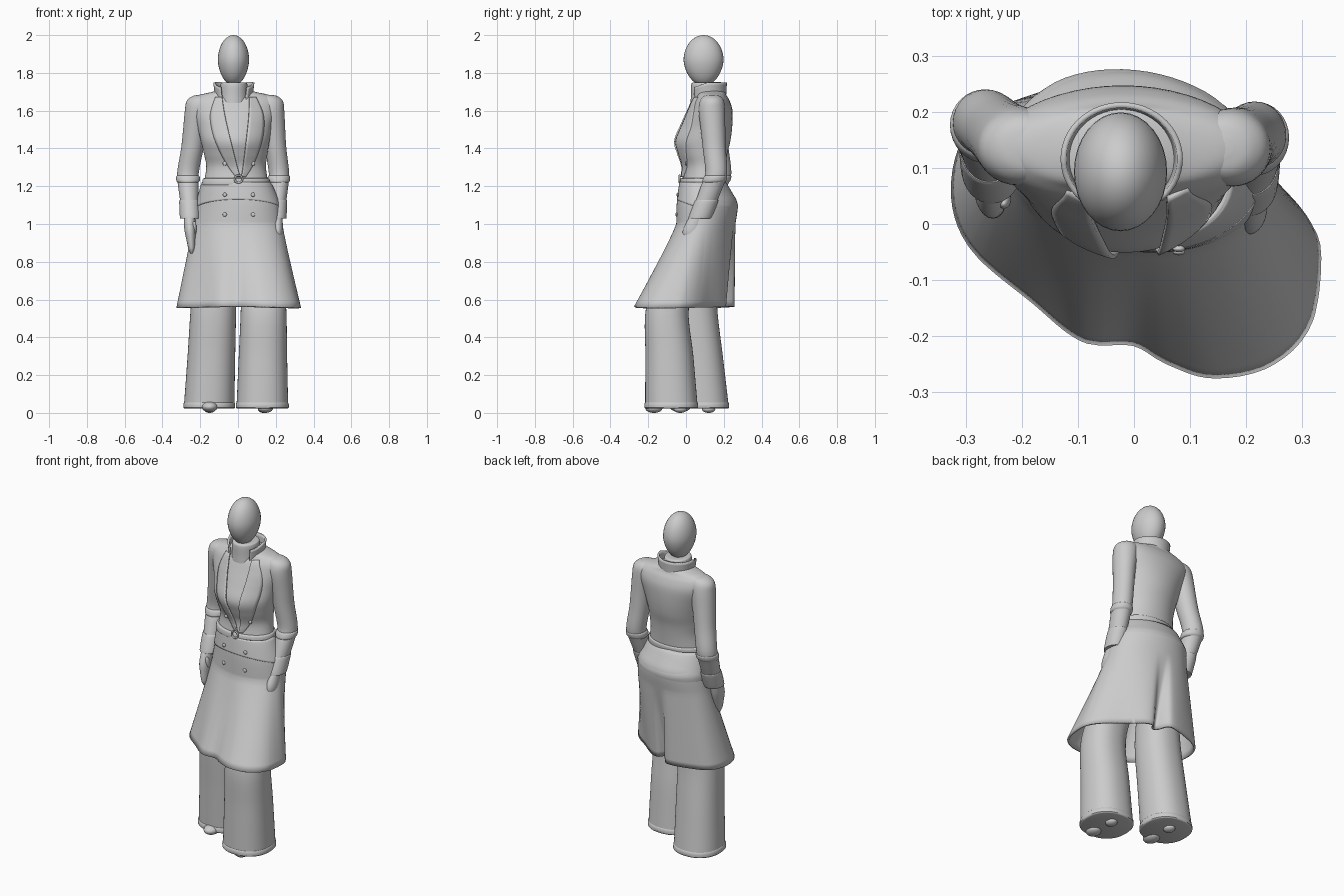
import bpy, math
from mathutils import Vector

if "Cube" in bpy.data.objects:
    bpy.data.objects.remove(bpy.data.objects["Cube"])


def spline(keys, k=5, closed=False):
    """Catmull-Rom interpolation of a list of tuples."""
    n, out = len(keys), []
    at = lambda i: Vector(keys[i % n] if closed else keys[max(0, min(n - 1, i))])
    for i in range(n if closed else n - 1):
        a, b, c, d = at(i - 1), at(i), at(i + 1), at(i + 2)
        for j in range(k):
            t = j / k
            out.append(0.5 * (2 * b + (c - a) * t + (2 * a - 5 * b + 4 * c - d) * t * t
                              + (3 * b - a - 3 * c + d) * t ** 3))
    if not closed:
        out.append(at(n - 1))
    return out


def grid(name, rows, closed=True, caps=False, thick=0):
    n = len(rows[0])
    verts = [v for r in rows for v in r]
    faces = []
    for i in range(len(rows) - 1):
        for j in range(n if closed else n - 1):
            a, b = i * n + j, i * n + (j + 1) % n
            faces.append((a, b, b + n, a + n))
    if caps:
        faces += [tuple(range(n)), tuple(range(len(verts) - n, len(verts)))]
    me = bpy.data.meshes.new(name)
    me.from_pydata(verts, [], faces)
    ob = bpy.data.objects.new(name, me)
    bpy.context.collection.objects.link(ob)
    bpy.context.view_layer.objects.active = ob
    for o in bpy.context.selected_objects:
        o.select_set(False)
    ob.select_set(True)
    bpy.ops.object.mode_set(mode='EDIT')
    bpy.ops.mesh.select_all(action='SELECT')
    bpy.ops.mesh.normals_make_consistent(inside=False)
    bpy.ops.object.mode_set(mode='OBJECT')
    bpy.ops.object.shade_smooth_by_angle(angle=math.radians(40))
    if thick:
        m = ob.modifiers.new("thickness", 'SOLIDIFY')
        m.thickness, m.offset = thick, 0
    return ob


def ring(key, n=48, shear=0.0, power=1.0):
    """Ellipse at height z; power below 1 makes it squarer."""
    z, cx, cy, rx, ry = key
    pts = []
    for i in range(n):
        a = 2 * math.pi * i / n
        c, s = math.cos(a), math.sin(a)
        x = rx * math.copysign(abs(c) ** power, c)
        pts.append((cx + x, cy + ry * math.copysign(abs(s) ** power, s) - shear * x, z))
    return pts


def loft(name, keys, k=5, n=48, power=1.0):
    return grid(name, [ring(v, n, 0, power) for v in spline(keys, k)], caps=True)


def front_y(keys, x, z):
    _, cx, cy, rx, ry = min(spline(keys, 24), key=lambda v: abs(v[0] - z))
    return cy - ry * math.sqrt(max(0.02, 1 - ((x - cx) / rx) ** 2))


def ball(name, loc, scale, rot=(0, 0, 0)):
    bpy.ops.mesh.primitive_uv_sphere_add(segments=32, ring_count=20, location=loc, rotation=rot)
    ob = bpy.context.object
    ob.name, ob.scale = name, scale
    bpy.ops.object.shade_smooth()
    return ob


# Head: egg narrowing slightly to the chin
head = ball("head", (-0.024, 0.093, 1.866), (0.083, 0.106, 0.134))
for v in head.data.vertices:
    if v.co.z < 0:
        v.co.x *= 1 + 0.1 * v.co.z
        v.co.y *= 1 + 0.1 * v.co.z

# Jacket body with shoulders reaching into the sleeves
torso = [(1.21, -.01, .088, .172, .112), (1.30, -.01, .098, .158, .110), (1.37, -.012, .092, .168, .126),
         (1.44, -.015, .092, .182, .143), (1.52, -.018, .112, .200, .133), (1.60, -.02, .130, .228, .116),
         (1.65, -.02, .134, .230, .098), (1.68, -.02, .135, .195, .08), (1.698, -.022, .132, .12, .076),
         (1.712, -.022, .125, .07, .07)]
loft("jacket_body", torso)

# High neck with folded top
loft("high_neck", [(1.64, -.022, .112, .08, .088), (1.68, -.022, .110, .076, .084), (1.735, -.022, .107, .072, .08),
                   (1.748, -.022, .107, .064, .072), (1.75, -.022, .107, .04, .05)])

# Standing coat collar, open at the front
rows = []
for i in range(7):
    t = i / 6
    row = []
    for j in range(41):
        a = math.radians(-48 + 276 * j / 40)
        low = max(0, -math.sin(a)) * 0.035
        row.append((-.022 + (.092 + .012 * t) * math.cos(a), .116 + (.09 + .006 * t) * math.sin(a),
                    1.655 + (.095 - low) * t))
    rows.append(row)
grid("coat_collar", rows, closed=False, thick=.01)

# Lapels following the chest on both sides of the V opening
for side, name in ((-1, "lapel_left"), (1, "lapel_right")):
    rows = []
    for z, inner, width in spline([(1.67, .072, .035), (1.58, .064, .075), (1.48, .048, .085),
                                   (1.38, .030, .07), (1.30, .015, .045), (1.25, .004, .02)], 6):
        cx = -.012 + .027 * (1.67 - z) / .42
        rows.append([(cx + side * (inner + width * u / 6),
                      front_y(torso, cx + side * (inner + width * u / 6), z) - .009 + .012 * (u / 6), z)
                     for u in range(7)])
    grid(name, rows, closed=False, thick=.008)

# Sleeves, cuffs and hands, the left arm held slightly wider
for s, dx, dy, e in ((1, 0, 0, 1.0), (-1, .033, .022, 1.06)):
    side = "right" if s > 0 else "left"

    def place(keys):
        out = []
        for z, x, y, rx, ry in keys:
            f = max(0, min(1, (1.65 - z) / .38))
            out.append((z, s * (x + .03 + (dx - .015) * f) if s < 0 else x, y + dy * f, rx * e, ry))
        return out
    loft("sleeve_" + side, place([
        (1.684, .16, .137, .015, .015), (1.676, .162, .137, .048, .045), (1.65, .168, .137, .07, .064),
        (1.6, .177, .137, .068, .070), (1.5, .19, .143, .060, .065), (1.4, .2, .150, .056, .061),
        (1.27, .217, .160, .054, .058), (1.2, .215, .138, .051, .059), (1.1, .208, .100, .044, .056)]), n=32)
    loft("elbow_band_" + side, place([
        (1.258, .217, .158, .053, .056), (1.25, .217, .156, .059, .062),
        (1.23, .216, .15, .059, .063), (1.22, .216, .146, .052, .058)]), n=32)
    loft("cuff_" + side, place([
        (1.125, .209, .11, .045, .055), (1.12, .209, .108, .051, .062), (1.04, .206, .078, .051, .062),
        (1.03, .206, .075, .046, .056), (1.032, .206, .075, .03, .04)]), n=32)
    if s > 0:
        hand = [(1.06, .207, .07, .026, .035), (1.02, .207, .05, .029, .042), (.97, .207, .034, .031, .050),
                (.935, .207, .03, .026, .044), (.918, .207, .03, .012, .022)]
    else:
        hand = [(1.06, -.255, .09, .026, .038), (1.02, -.256, .075, .03, .045), (.97, -.254, .06, .03, .048),
                (.92, -.25, .05, .024, .04), (.87, -.246, .042, .017, .028), (.845, -.245, .04, .007, .012)]
    loft("hand_" + side, hand, n=24)
    ball("thumb_" + side, (s * (.187 if s > 0 else .232), .01 if s > 0 else .045, .975), (.013, .015, .04), (.25, 0, 0))

# Skirt of the coat: hips blending into a swept, wavy hem with a rear vent
hips = [(1.22, -.01, .088, .174, .114), (1.16, -.003, .102, .198, .138), (1.10, .003, .112, .217, .154),
        (1.0, 0, .105, .230, .149)]
hem = spline([(.328, -.06), (.31, -.18), (.24, -.25), (.14, -.27), (.06, -.245), (0, -.212), (-.09, -.205),
              (-.18, -.135), (-.28, -.05), (-.318, .03), (-.312, .12), (-.27, .185), (-.18, .225), (-.08, .25),
              (-.035, .24), (-.01, .175), (.015, .175), (.04, .205), (.09, .19), (.18, .12), (.26, .06),
              (.31, .0)], 10, True)


def hem_point(a):
    d = Vector((math.cos(a), math.sin(a)))
    return max(hem, key=lambda p: (p - Vector((0, .03))).normalized().dot(d))


N = 120
hem_ring = [hem_point(2 * math.pi * i / N) for i in range(N)]
rows = [ring(v, N, .1) for v in spline(hips, 5)]
last = rows[-1]
for r in range(1, 15):
    t = r / 14
    rows.append([(p[0] + (h[0] - p[0]) * t, p[1] + (h[1] - p[1]) * t ** 1.05,
                  1.0 - (.436 + .008 * abs(h[0]) / .3) * t)
                 for p, h in zip(last, hem_ring)])
grid("coat_skirt", rows, thick=.012)

# Short jacket flap over the hips, lower at the back and hugging the skirt
rows = []
for r in range(13):
    row = []
    for i in range(64):
        a = 2 * math.pi * i / 64
        z = 1.22 + (1.08 - .05 * math.sin(a) - 1.22) * r / 12
        g = min(1, (1.22 - z) / .12) ** .85
        tuck = .012 * max(0, (1.10 - z) / .07)
        x = (.178 + .045 * g) * math.cos(a)
        row.append((-.01 + .012 * g + x, .088 + .024 * g + (.117 + .043 * g - tuck) * math.sin(a) - .1 * x, z))
    rows.append(row)
grid("hip_flap", rows, thick=.007)

# Belt with buckle
loft("belt", [(1.205, -.01, .088, .172, .112), (1.21, -.01, .088, .180, .120), (1.238, -.01, .09, .176, .119),
              (1.243, -.01, .09, .165, .108)])
bpy.ops.mesh.primitive_torus_add(location=(.003, -.034, 1.238), rotation=(math.pi / 2, 0, 0),
                                 major_radius=.02, minor_radius=.005, major_segments=24, minor_segments=8)
bpy.context.object.name = "belt_buckle"
bpy.ops.object.shade_smooth()

# Buttons in three pairs
for z, keys, out in ((1.32, torso, .004), (1.155, hips, .012), (1.05, hips, .008)):
    for x in (-.07, .08):
        y = front_y(keys, x, z) - out - (.1 * x if keys is hips else 0)
        ball("button", (x, y, z), (.011, .006, .011))

# Wide trouser legs, right leg stepping forward
legs = {"left": [(.95, -.11, .09, .1, .1), (.75, -.12, .06, .11, .11), (.56, -.13, .045, .12, .12),
                 (.3, -.141, .067, .126, .128), (.055, -.152, .088, .133, .136)],
        "right": [(.95, .11, .07, .1, .1), (.75, .125, -.02, .11, .105), (.56, .135, -.098, .12, .113),
                  (.3, .132, -.088, .128, .127), (.055, .129, -.078, .136, .138)]}
for side, keys in legs.items():
    loft("trouser_leg_" + side, keys, power=.88)
    _, cx, cy, rx, ry = keys[-1]
    loft("trouser_hem_" + side, [(.058, cx, cy, rx - .003, ry - .003), (.05, cx, cy, rx + .003, ry + .003),
                                 (.028, cx, cy, rx + .004, ry + .004), (.022, cx, cy, rx - .004, ry - .004)],
         k=2, power=.88)

# Shoe toes and heels just showing under the hems
ball("shoe_toe_left", (-.15, -.03, .032), (.042, .055, .028))
ball("shoe_heel_left", (-.15, .12, .02), (.03, .035, .02))
ball("shoe_toe_right", (.145, -.17, .024), (.04, .045, .024))
ball("shoe_heel_right", (.135, -.03, .02), (.03, .035, .02))
